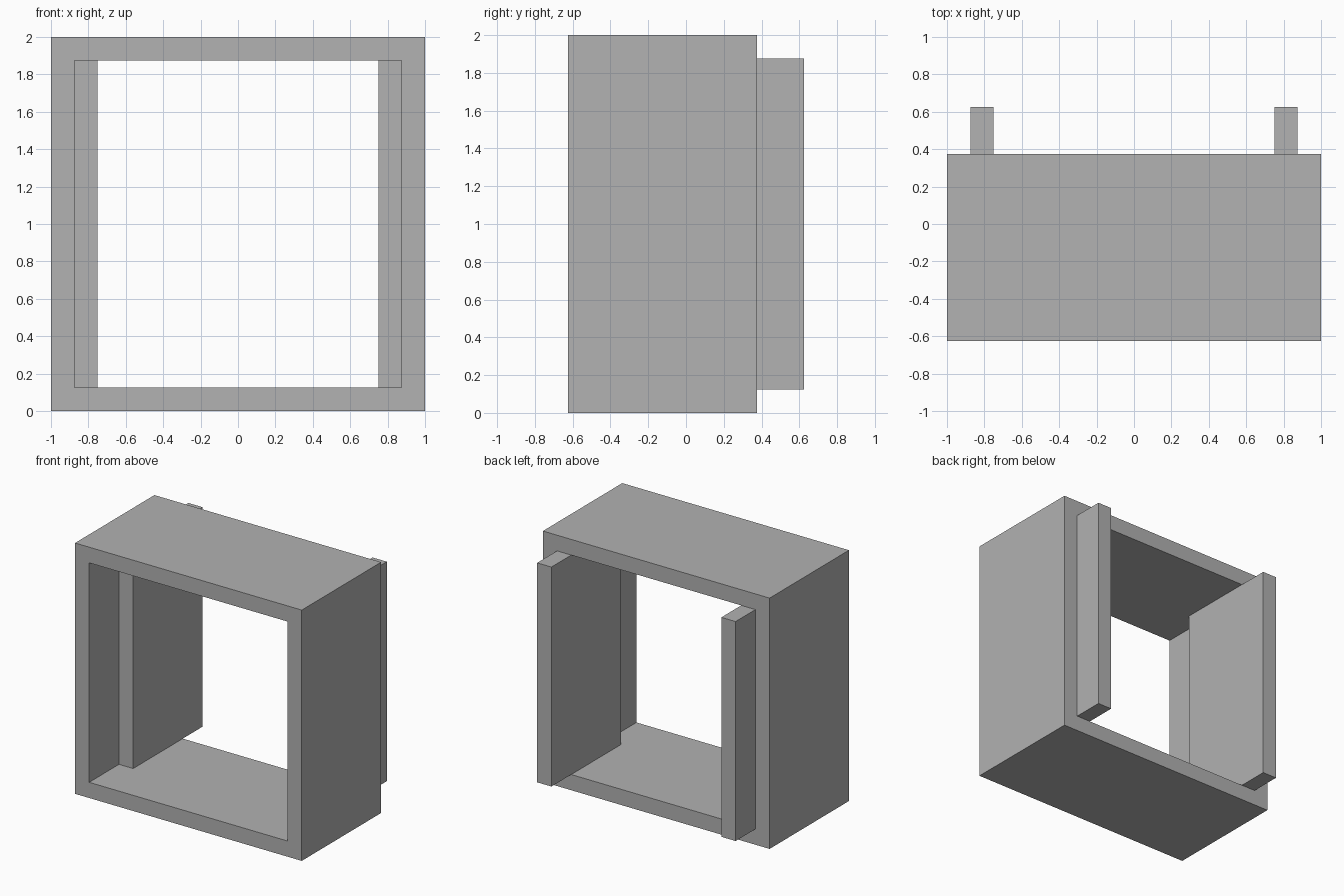
import bpy
import bmesh
from mathutils import Matrix, Vector

cube = bpy.data.objects.get("Cube")
if cube:
    bpy.data.objects.remove(cube, do_unlink=True)

# Single plain grey material
GREY = (0.445, 0.445, 0.445, 1)
grey = bpy.data.materials.new("plain_grey")
grey.use_nodes = True
grey.diffuse_color = GREY
grey.node_tree.nodes["Principled BSDF"].inputs["Base Color"].default_value = GREY

WALL = 0.125            # board thickness
FRONT, BACK = -0.625, 0.375


def add_object(name, bm):
    bmesh.ops.recalc_face_normals(bm, faces=bm.faces)
    mesh = bpy.data.meshes.new(name)
    bm.to_mesh(mesh)
    bm.free()
    mesh.materials.append(grey)
    obj = bpy.data.objects.new(name, mesh)
    bpy.context.collection.objects.link(obj)
    return obj


def add_box(name, low, high):
    low, high = Vector(low), Vector(high)
    bm = bmesh.new()
    place = Matrix.Translation((low + high) / 2) @ Matrix.Diagonal((*(high - low), 1))
    bmesh.ops.create_cube(bm, size=1, matrix=place)
    return add_object(name, bm)


def add_frame(name):
    """Square tube, open at the front and back."""
    bm = bmesh.new()
    rings = []
    for y in (FRONT, BACK):
        for half in (1, 1 - WALL):
            rings.append([bm.verts.new((sx * half, y, 1 + sz * half))
                          for sx, sz in ((-1, -1), (1, -1), (1, 1), (-1, 1))])
    outer_front, inner_front, outer_back, inner_back = rings
    for a, b in ((outer_front, inner_front), (inner_front, inner_back),
                 (inner_back, outer_back), (outer_back, outer_front)):
        for i in range(4):
            j = (i + 1) % 4
            bm.faces.new((a[i], a[j], b[j], b[i]))
    return add_object(name, bm)


# Outer square frame
add_frame("outer_frame")

# Upright panels against the inner walls, sticking out at the back
for side, sign in (("left", 1), ("right", -1)):
    xs = sorted((sign * 0.75, sign * (1 - WALL)))
    add_box(side + "_panel", (xs[0], -0.25, WALL), (xs[1], 0.625, 2 - WALL))
